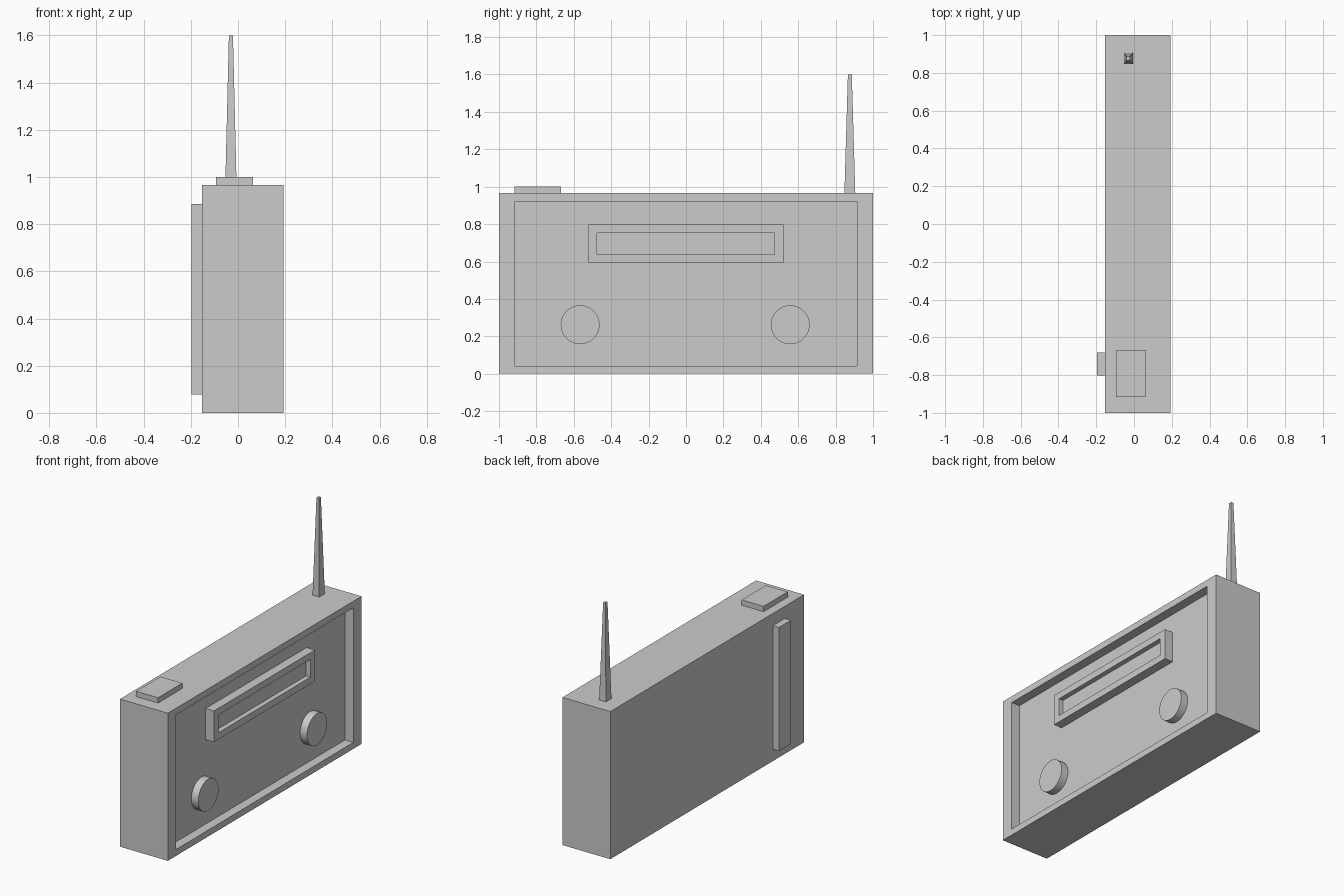
import bpy, bmesh, math
from mathutils import Vector, Matrix

if "Cube" in bpy.data.objects:
    bpy.data.objects.remove(bpy.data.objects["Cube"])


def finish(bm, name):
    bmesh.ops.recalc_face_normals(bm, faces=bm.faces)
    mesh = bpy.data.meshes.new(name)
    bm.to_mesh(mesh)
    bm.free()
    obj = bpy.data.objects.new(name, mesh)
    bpy.context.collection.objects.link(obj)
    return obj


def box(name, lo, hi, opening=None, depth=0.0, taper=None):
    """Box from corner lo to hi, with an optional recess in the +x face
    (opening = y0, y1, z0, z1) and an optional narrowing of the top."""
    lo, hi = Vector(lo), Vector(hi)
    mid, size = (lo + hi) / 2, hi - lo
    bm = bmesh.new()
    bmesh.ops.create_cube(bm, size=1)
    for v in bm.verts:
        if taper and v.co.z > 0:
            v.co.x *= taper
            v.co.y *= taper
        v.co = mid + v.co * size
    if opening:
        y0, y1, z0, z1 = opening
        bm.normal_update()
        face = max(bm.faces, key=lambda f: f.normal.x)
        bmesh.ops.inset_individual(bm, faces=[face], thickness=0.01)
        for v in face.verts:
            v.co.y = y0 if v.co.y < mid.y else y1
            v.co.z = z0 if v.co.z < mid.z else z1
        face = bmesh.ops.extrude_discrete_faces(bm, faces=[face])["faces"][0]
        for v in face.verts:
            v.co.x -= depth
    return finish(bm, name)


BACK, FRONT, FLOOR, TOP = -0.153, 0.193, 0.132, 0.965

# Case with sunken front panel
box("radio_case", (BACK, -1, 0), (FRONT, 1, TOP),
    (-0.917, 0.915, 0.042, 0.922), FRONT - FLOOR)

# Framed tuning display
box("tuning_display", (FLOOR, -0.522, 0.593), (0.192, 0.52, 0.797),
    (-0.475, 0.472, 0.637, 0.753), 0.032)

# Two round knobs
for side, y in (("left", -0.566), ("right", 0.557)):
    bm = bmesh.new()
    turn = (Matrix.Translation(((FLOOR + 0.182) / 2, y, 0.262))
            @ Matrix.Rotation(math.pi / 2, 4, 'Y'))
    bmesh.ops.create_cone(bm, cap_ends=True, segments=32, radius1=0.104,
                          radius2=0.104, depth=0.182 - FLOOR, matrix=turn)
    knob = finish(bm, side + "_knob")
    bpy.ops.object.select_all(action='DESELECT')
    knob.select_set(True)
    bpy.context.view_layer.objects.active = knob
    bpy.ops.object.shade_smooth_by_angle(angle=math.radians(30))

# Top button, rear clip strip and tapered antenna
box("top_button", (-0.094, -0.917, TOP), (0.064, -0.667, 1.0))
box("rear_clip", (-0.197, -0.803, 0.077), (BACK, -0.68, 0.885))
box("antenna", (-0.054, 0.847, TOP), (-0.006, 0.905, 1.6), taper=0.36)
